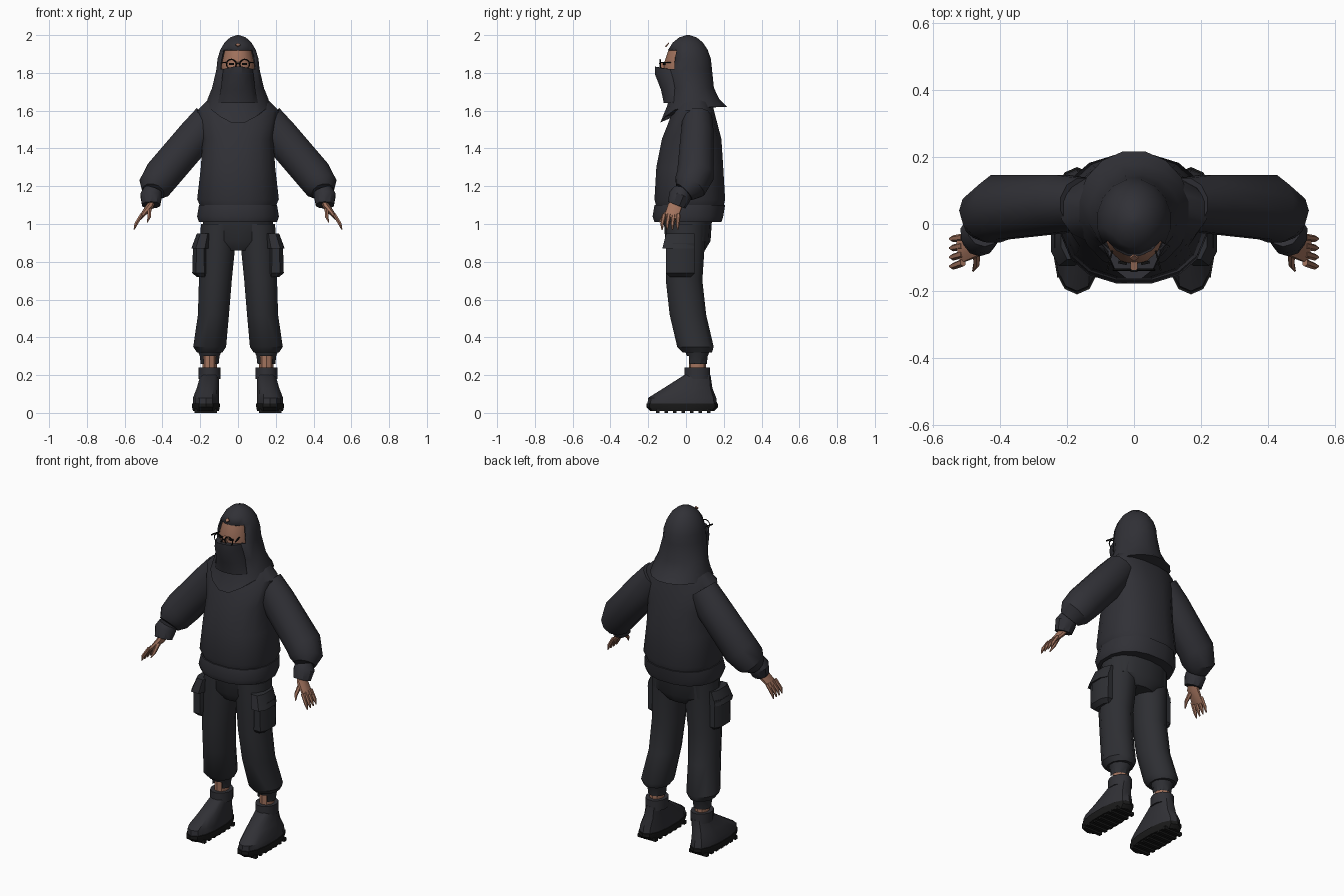
import bpy, bmesh, math
from mathutils import Vector

cube = bpy.data.objects.get("Cube")
if cube:
    bpy.data.objects.remove(cube, do_unlink=True)


def material(name, red, green, blue):
    mat = bpy.data.materials.new(name)
    mat.use_nodes = True
    mat.diffuse_color = (red, green, blue, 1)
    shader = mat.node_tree.nodes["Principled BSDF"]
    shader.inputs["Base Color"].default_value = mat.diffuse_color
    return mat


cloth = material("charcoal cloth", red=.03, green=.03, blue=.037)
trouser = material("dark trouser cloth", red=.027, green=.028, blue=.033)
leather = material("boot grey", red=.03, green=.03, blue=.036)
rubber = material("sole black", red=.01, green=.01, blue=.01)
skin = material("skin", red=.36, green=.17, blue=.11)
black = material("glasses black", red=.005, green=.005, blue=.005)


def mirror_across(obj):
    obj.modifiers.new("mirror", 'MIRROR')


def ring(z, wide, deep, x=0, y=0, drop=0):
    """One cross-section; drop lowers its front into a point."""
    return Vector((x, y, z)), wide, deep, drop


def loft(name, mat, rings, sides=12, boxy=1, follow=False, mirror=False, cut=None):
    """Skin rings, level or square to their path; cut chooses faces to remove."""
    bm = bmesh.new()
    centres = [section[0] for section in rings]
    loops = []
    for i, (centre, wide, deep, drop) in enumerate(rings):
        u, v = Vector((1, 0, 0)), Vector((0, 1, 0))
        if follow:
            after = centres[min(i + 1, len(rings) - 1)]
            along = (after - centres[max(i - 1, 0)]).normalized()
            u = v.cross(along).normalized()
            v = along.cross(u)
        loop = []
        for k in range(sides):
            turn = math.tau * (k + .5) / sides
            across, back = (math.copysign(abs(value) ** boxy, value)
                            for value in (math.cos(turn), math.sin(turn)))
            corner = centre + u * across * wide + v * back * deep
            corner.z -= drop * max(0, -back) ** 3
            loop.append(bm.verts.new(corner))
        loops.append(loop)
    for low, high in zip(loops, loops[1:]):
        for k in range(sides):
            bm.faces.new((low[k - 1], low[k], high[k], high[k - 1]))
    bm.faces.new(loops[0])
    bm.faces.new(loops[-1])
    if cut:
        opening = [face for face in bm.faces if cut(face.calc_center_median())]
        bmesh.ops.delete(bm, geom=opening, context='FACES')
    bmesh.ops.recalc_face_normals(bm, faces=bm.faces)
    mesh = bpy.data.meshes.new(name)
    bm.to_mesh(mesh)
    bm.free()
    mesh.materials.append(mat)
    obj = bpy.data.objects.new(name, mesh)
    bpy.context.collection.objects.link(obj)
    bpy.ops.object.select_all(action='DESELECT')
    obj.select_set(True)
    bpy.context.view_layer.objects.active = obj
    bpy.ops.object.shade_smooth_by_angle(angle=math.radians(35))
    if mirror:
        mirror_across(obj)
    return obj


def settle(obj, name, mat, mirror):
    obj.name = name
    obj.data.materials.append(mat)
    bpy.ops.object.transform_apply(location=True, rotation=True, scale=True)
    if mirror:
        mirror_across(obj)


def box(name, mat, loc, size, tilt=0, roll=0, turn=0, mirror=False):
    bpy.ops.mesh.primitive_cube_add(size=1, location=loc)
    obj = bpy.context.object
    obj.rotation_mode = 'YXZ'
    obj.rotation_euler = (tilt, roll, turn)
    obj.scale = size
    settle(obj, name, mat, mirror)


# Sweatshirt body, hem and sleeves
loft("sweatshirt", cloth, [
    ring(z=1.09, wide=.2, deep=.18, y=.02),
    ring(z=1.13, wide=.22, deep=.19, y=.02),
    ring(z=1.3, wide=.2, deep=.18, y=.02),
    ring(z=1.45, wide=.19, deep=.16, y=.03),
    ring(z=1.6, wide=.22, deep=.11, y=.04),
    ring(z=1.68, wide=.14, deep=.08, y=.05)], sides=16, boxy=.85)
loft("sweatshirt_hem", cloth, [
    ring(z=1.01, wide=.21, deep=.18, y=.01),
    ring(z=1.04, wide=.22, deep=.19, y=.01),
    ring(z=1.1, wide=.21, deep=.19, y=.02)], sides=16, boxy=.85)
loft("sleeve", cloth, [
    ring(x=.15, y=.06, z=1.56, wide=.09, deep=.08),
    ring(x=.22, y=.06, z=1.47, wide=.1, deep=.09),
    ring(x=.4, y=.05, z=1.26, wide=.1, deep=.1),
    ring(x=.44, y=.02, z=1.2, wide=.09, deep=.09),
    ring(x=.45, y=-.01, z=1.17, wide=.06, deep=.06)], follow=True, mirror=True)
loft("sleeve_cuff", cloth, [
    ring(x=.45, y=-.02, z=1.18, wide=.05, deep=.05),
    ring(x=.46, y=-.03, z=1.15, wide=.06, deep=.06),
    ring(x=.46, y=-.05, z=1.1, wide=.05, deep=.05)], sides=10, follow=True, mirror=True)

# Hands, with fingers fanned from front to back
loft("palm", skin, [
    ring(x=.45, y=-.04, z=1.13, wide=.02, deep=.03),
    ring(x=.47, y=-.06, z=1.09, wide=.02, deep=.04),
    ring(x=.52, y=-.08, z=1.03, wide=.01, deep=.04)], sides=8, follow=True, mirror=True)
for i in range(4):
    y = -.04 - i * .025
    loft("finger", skin, [
        ring(x=.51, y=y, z=1.05, wide=.01, deep=.012),
        ring(x=.54, y=y * 1.1, z=1, wide=.01, deep=.01),
        ring(x=.55, y=y * 1.1, z=.97, wide=.003, deep=.003)],
        sides=6, follow=True, mirror=True)
loft("thumb", skin, [
    ring(x=.47, y=-.07, z=1.09, wide=.014, deep=.016),
    ring(x=.47, y=-.12, z=1.04, wide=.01, deep=.01),
    ring(x=.48, y=-.14, z=1.01, wide=.003, deep=.003)], sides=6, follow=True, mirror=True)

# Trousers with gathered cuffs and cargo pockets
loft("trouser_seat", trouser, [
    ring(z=.86, wide=.1, deep=.09, y=.01),
    ring(z=.91, wide=.19, deep=.12, y=.01),
    ring(z=1.06, wide=.19, deep=.13, y=.01)], sides=14, boxy=.9)
loft("trouser_leg", trouser, [
    ring(x=.1, z=1, wide=.1, deep=.11),
    ring(x=.12, y=-.01, z=.7, wide=.09, deep=.1),
    ring(x=.13, y=.01, z=.52, wide=.085, deep=.1),
    ring(x=.15, y=.05, z=.35, wide=.09, deep=.1),
    ring(x=.15, y=.06, z=.32, wide=.07, deep=.08)], mirror=True)
loft("trouser_cuff", trouser, [
    ring(x=.15, y=.06, z=.26, wide=.05, deep=.05),
    ring(x=.15, y=.06, z=.3, wide=.055, deep=.055),
    ring(x=.15, y=.06, z=.34, wide=.07, deep=.07)], sides=10, mirror=True,
    cut=lambda c: c.z < .27 or (c.z < .3 and c.y < .02))
loft("cargo_pocket", trouser, [
    ring(x=.19, y=-.03, z=.72, wide=.03, deep=.06),
    ring(x=.2, y=-.03, z=.74, wide=.045, deep=.08),
    ring(x=.2, y=-.03, z=.9, wide=.04, deep=.08)], sides=8, boxy=.75, mirror=True)
loft("pocket_flap", trouser, [
    ring(x=.2, y=-.04, z=.87, wide=.05, deep=.09),
    ring(x=.18, y=-.03, z=.95, wide=.04, deep=.08)], sides=8, boxy=.75, mirror=True)

# Ankles and boots
loft("ankle", skin, [
    ring(x=.15, y=.06, z=.2, wide=.04, deep=.045),
    ring(x=.15, y=.06, z=.32, wide=.04, deep=.045)], sides=10, mirror=True)
loft("boot", leather, [
    ring(x=.17, y=-.02, z=.04, wide=.07, deep=.185),
    ring(x=.17, y=-.02, z=.08, wide=.07, deep=.18),
    ring(x=.16, y=.01, z=.13, wide=.06, deep=.13),
    ring(x=.15, y=.06, z=.2, wide=.05, deep=.07)], sides=14, boxy=.85, mirror=True)
loft("boot_collar", leather, [
    ring(x=.15, y=.06, z=.18, wide=.06, deep=.07),
    ring(x=.15, y=.06, z=.24, wide=.06, deep=.07)], mirror=True)
loft("boot_sole", rubber, [
    ring(x=.17, y=-.02, z=.01, wide=.07, deep=.17),
    ring(x=.17, y=-.02, z=.03, wide=.075, deep=.19),
    ring(x=.17, y=-.02, z=.05, wide=.075, deep=.19)], sides=14, boxy=.85, mirror=True)
for i in range(7):
    box("sole_lug", rubber, loc=(.17, i * .045 - .15, .01), size=(.12, .02, .02), mirror=True)

# Hood: pointed front drape, flared skirt and round crown, open around the eyes
drape = [
    ring(z=1.62, wide=.17, deep=.18, y=.04, drop=.09),
    ring(z=1.66, wide=.165, deep=.14, y=.04, drop=.03),
    ring(z=1.72, wide=.14, deep=.12, y=.03)]
crown = [ring(z=1.82 + .18 * math.sin(t), wide=.116 * math.cos(t),
              deep=.13 * math.cos(t), y=.01) for t in (k * .3 for k in range(6))]
hood = loft("hood", cloth, drape + crown, sides=16,
            cut=lambda c: c.y < -.06 and 1.83 < c.z < 1.91 and abs(c.x) < .08)
hood.modifiers.new("thickness", 'SOLIDIFY').thickness = .008

# Mask covering nose and mouth
loft("mask", cloth, [
    ring(z=1.64, wide=.11, deep=.07, y=-.05),
    ring(z=1.71, wide=.095, deep=.085, y=-.05),
    ring(z=1.79, wide=.085, deep=.107, y=-.06),
    ring(z=1.82, wide=.08, deep=.108, y=-.06, drop=-.015)])

# Face, eyes and glasses
loft("face", skin, [
    ring(z=1.78, wide=.085, deep=.09, y=-.02),
    ring(z=1.84, wide=.09, deep=.1, y=-.02),
    ring(z=1.93, wide=.07, deep=.08, y=-.01)], sides=14)
box("nose_bridge", skin, loc=(0, -.12, 1.84), size=(.02, .03, .03), tilt=.3)
box("eye", black, loc=(.034, -.116, 1.847), size=(.026, .008, .01), turn=.2, mirror=True)
bpy.ops.mesh.primitive_torus_add(
    major_segments=12, minor_segments=4, major_radius=.026, minor_radius=.0035,
    location=(.035, -.137, 1.846), rotation=(math.pi / 2, 0, 0))
settle(bpy.context.object, "glasses_frame", black, mirror=True)
box("glasses_bridge", black, loc=(0, -.14, 1.85), size=(.02, .006, .007))
box("glasses_temple", black, loc=(.07, -.1, 1.855), size=(.005, .08, .007), turn=.25, mirror=True)

# Small diamond patch on the hood
box("hood_patch", skin, loc=(0, -.1, 1.948), size=(.018, .007, .018),
    tilt=-.75, roll=math.pi / 4)
